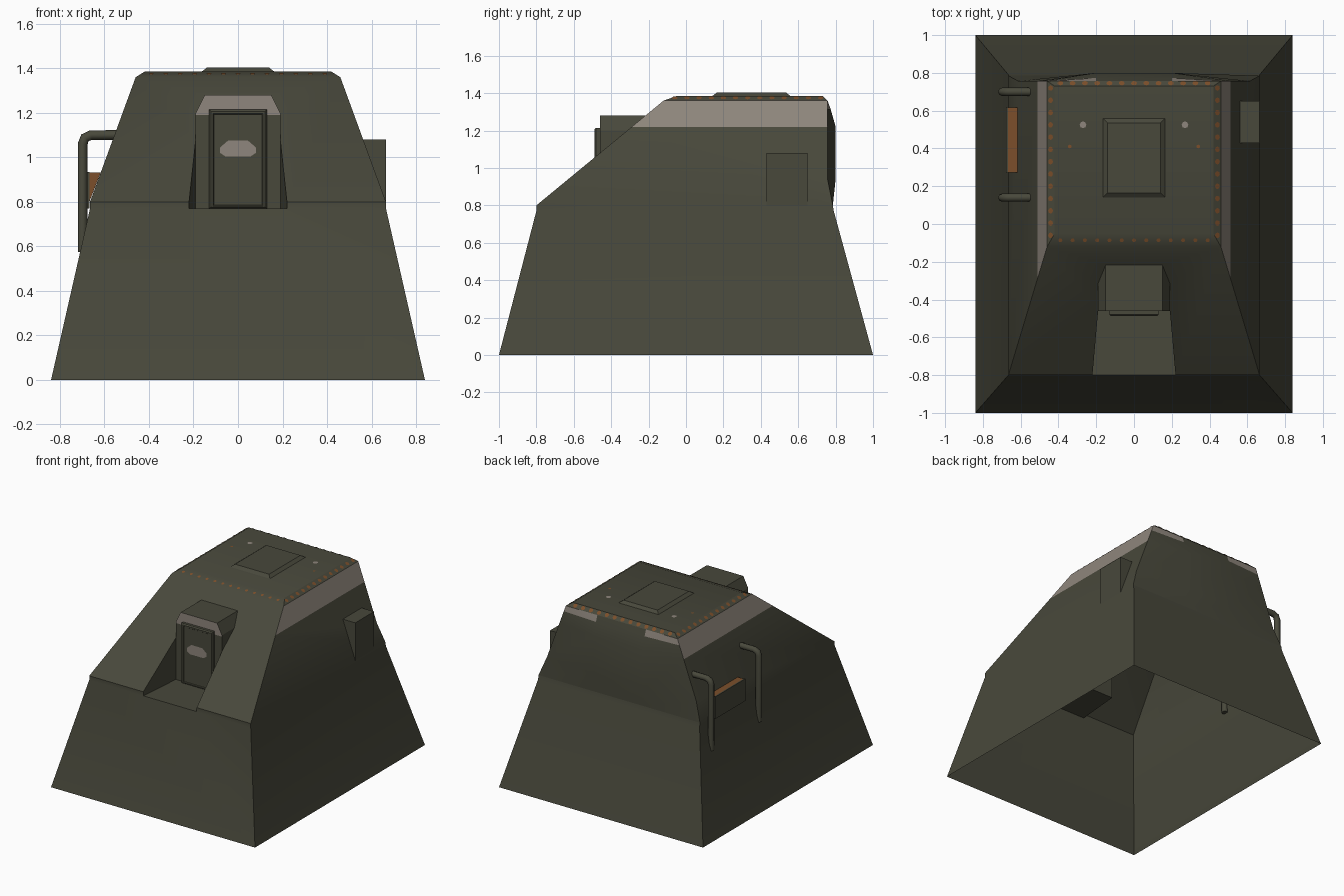
import bpy, bmesh, math
from mathutils import Vector

if "Cube" in bpy.data.objects:
    bpy.data.objects.remove(bpy.data.objects["Cube"])


def material(name, rgb):
    m = bpy.data.materials.new(name)
    m.diffuse_color = (*rgb, 1)
    m.use_nodes = True
    m.node_tree.nodes["Principled BSDF"].inputs["Base Color"].default_value = m.diffuse_color
    return m


MATS = [material("dark olive", (0.065, 0.065, 0.044)),
        material("worn beige", (0.275, 0.24, 0.205)),
        material("rust orange", (0.20, 0.078, 0.024))]
OLIVE, BEIGE, RUST = range(3)


def build(name, faces, recalc=True, smooth=None):
    """faces: list of (points, material index); coincident points are welded."""
    bm = bmesh.new()
    for pts, mat in faces:
        f = bm.faces.new([bm.verts.new(p) for p in pts])
        f.material_index = mat
    bmesh.ops.remove_doubles(bm, verts=bm.verts, dist=0.0005)
    if recalc:
        bmesh.ops.recalc_face_normals(bm, faces=bm.faces)
    me = bpy.data.meshes.new(name)
    bm.to_mesh(me)
    bm.free()
    for m in MATS:
        me.materials.append(m)
    ob = bpy.data.objects.new(name, me)
    bpy.context.collection.objects.link(ob)
    if smooth:
        bpy.ops.object.select_all(action='DESELECT')
        ob.select_set(True)
        bpy.context.view_layer.objects.active = ob
        bpy.ops.object.shade_smooth_by_angle(angle=math.radians(smooth))
    return ob


def flip(pts):
    return [(-x, y, z) for x, y, z in pts][::-1]


def both(pts, mat=OLIVE):
    return [(pts, mat), (flip(pts), mat)]


def loft(a, b, mat=OLIVE, cap_a=None, cap_b=None):
    """Side faces between two equal rings, with optional caps."""
    n = len(a)
    out = [([a[i], a[(i + 1) % n], b[(i + 1) % n], b[i]], mat) for i in range(n)]
    if cap_a is not None:
        out.append((a[::-1], cap_a))
    if cap_b is not None:
        out.append((b, cap_b))
    return out


def rect(x0, x1, y0, y1, z):
    return [(x0, y0, z), (x1, y0, z), (x1, y1, z), (x0, y1, z)]


def side_x(z):      # half width of the upper hull at a height
    return 0.665 - (z - 0.8) * 0.205 / 0.56


def slope(x, z):    # point on the front slope
    return (x, -0.8 + (z - 0.8) * 0.68 / 0.56, z)


# Hull: skirt, front slope with notch, sides, bulged back, roof (open below)
F = []
low, mid = rect(-.84, .84, -1, 1, 0), rect(-.665, .665, -.8, .79, .77)
F += [q for i, q in enumerate(loft(low, mid)) if i != 0]
n0b, n0, n1b, n1 = (.22, -.8, .77), (.22, -.8, .8), (.19, -.46, .77), (.19, -.46, 1.08)
F.append(([low[0], low[1], mid[1], n0b, flip([n0b])[0], mid[0]], OLIVE))
A, B, T = (.665, -.8, .8), (.665, .785, .8), slope(side_x(1.36), 1.36)
P, Q = slope(.19, 1.2), slope(.15, 1.28)
F += both([mid[1], mid[2], B, A])
F.append(([mid[2], mid[3], flip([B])[0], B], OLIVE))
F += both([n0b, mid[1], A, n0])
F += both([n0, A, T, n1])
ring = [T, n1, P, Q]
F.append((ring + flip(ring), OLIVE))
F += both([n0b, n0, n1, n1b])
F.append(([n0b, n1b] + flip([n0b, n1b]), OLIVE))

rows = [(.8, .785, .785), (.94, .757, .80), (1.22, .757, .80), (1.315, .757, .773), (1.36, .757, .757)]
edge = [(side_x(z), ye, z) for z, ye, yc in rows]
stripe = slope(side_x(1.22), 1.22)
F += both([A] + edge[:3] + [stripe])
F += both([stripe] + edge[2:] + [T], BEIGE)
for i in range(4):
    (z0, _, y0), (z1, _, y1) = rows[i], rows[i + 1]
    c0, c1 = (.2, y0, z0), (.2, y1, z1)
    F += both([edge[i], c0, c1, edge[i + 1]], BEIGE if i == 3 else OLIVE)
    F.append(([c0, flip([c0])[0], flip([c1])[0], c1], OLIVE))
R0, R1 = (.42, -.05, 1.385), (.42, .73, 1.385)
E = edge[4]
F += both([T, E, R1, R0])
F.append(([T, R0] + flip([T, R0]), OLIVE))
F.append(([E, (.2, .757, 1.36), (-.2, .757, 1.36), flip([E])[0], flip([R1])[0], R1], OLIVE))
F.append(([R0, R1] + flip([R0, R1]), OLIVE))
build("hull", F, smooth=25)

# Sight housing standing in the notch, with a beige brow
f = lambda x, z: (x, -.46, z)
F = both([f(.19, 1.08), P, f(.19, 1.2)])
F += both([f(.19, 1.2), P, Q, f(.15, 1.28)])
F.append(([f(.15, 1.28), Q] + flip([f(.15, 1.28), Q]), OLIVE))
F.append(([f(-.19, .77), f(.19, .77), f(.19, 1.19), f(-.19, 1.19)], OLIVE))
brow = [f(.19, 1.19), f(.19, 1.2), f(.15, 1.28)]
F.append((brow + flip(brow), BEIGE))
build("sight_housing", F)


# Shutter on the housing front, with a sunken panel and a worn patch
def upright(w, z0, z1, y):
    return [(-w, y, z0), (w, y, z0), (w, y, z1), (-w, y, z1)]


r = [upright(.13, .77, 1.215, -.46), upright(.13, .77, 1.215, -.48),
     upright(.122, .776, 1.207, -.488), upright(.112, .782, 1.197, -.488),
     upright(.108, .786, 1.193, -.482)]
F = []
for a, b in zip(r, r[1:]):
    F += loft(a, b)
F.append((r[-1], OLIVE))
build("sight_shutter", F)
patch = [(x, -.485, z) for x, z in
         [(-.08, 1.02), (-.055, 1.003), (.055, 1.003), (.08, 1.02),
          (.08, 1.045), (.045, 1.075), (-.045, 1.075), (-.08, 1.045)]]
build("shutter_patch", [(patch, BEIGE)], recalc=False)

# Roof hatch
build("roof_hatch", loft(rect(-.165, .165, .14, .56, 1.384),
                         rect(-.14, .14, .165, .535, 1.403), cap_b=OLIVE))

# Wedge box on the right side
prof = [(.665, .8), (.665, 1.08), (.562, 1.08)]
build("side_box", loft([(x, .43, z) for x, z in prof], [(x, .65, z) for x, z in prof],
                       cap_a=OLIVE, cap_b=OLIVE))

# Step on the left side: olive outer plate, rust filling
prof = [(-.678, .77), (-.678, .935), (-.668, .935), (-.668, .77)]
build("step_plate", loft([(x, .27, z) for x, z in prof], [(x, .62, z) for x, z in prof],
                         cap_a=OLIVE, cap_b=OLIVE))
prof = [(-.668, .80), (-.668, .932), (-.617, .932)]
build("step_filling", loft([(x, .272, z) for x, z in prof], [(x, .618, z) for x, z in prof],
                           mat=RUST, cap_a=RUST, cap_b=RUST))

# Bent tubes on the left side
for i, y in enumerate((.14, .70)):
    cu = bpy.data.curves.new("bent_tube", 'CURVE')
    cu.dimensions = '3D'
    cu.bevel_depth = .022
    cu.bevel_resolution = 2
    cu.use_fill_caps = True
    pts = [(-.535, y, 1.10), (-.66, y, 1.10), (-.688, y, 1.088), (-.698, y, 1.06), (-.698, y, .575)]
    sp = cu.splines.new('POLY')
    sp.points.add(len(pts) - 1)
    for p, co in zip(sp.points, pts):
        p.co = (*co, 1)
    cu.materials.append(MATS[OLIVE])
    bpy.context.collection.objects.link(bpy.data.objects.new(f"bent_tube_{i}", cu))


# Rust spots round the roof bevel, and worn spots on the roof
def spot(c, n, rad, mat):
    n = Vector(n).normalized()
    u = n.orthogonal().normalized()
    v = n.cross(u)
    c = Vector(c) + n * .003
    return ([tuple(c + rad * (math.cos(t) * u + math.sin(t) * v))
             for t in (k * math.pi / 4 for k in range(8))], mat)


F = []
for i in range(13):
    y, x = -.06 + i * .065, -.39 + i * .065
    for s in (-1, 1):
        F.append(spot((s * .44, y, 1.3725), (s * .025, 0, .04), .015, RUST))
    F.append(spot((x, -.085, 1.3725), (0, -.025, .07), .011, RUST))
    F.append(spot((x, .7435, 1.3725), (0, .025, .027), .016, RUST))
for s in (-1, 1):
    F.append(spot((s * .27, .525, 1.385), (0, 0, 1), .018, BEIGE))
    F.append(spot((s * .34, .41, 1.385), (0, 0, 1), .01, RUST))
build("roof_spots", F, recalc=False)
